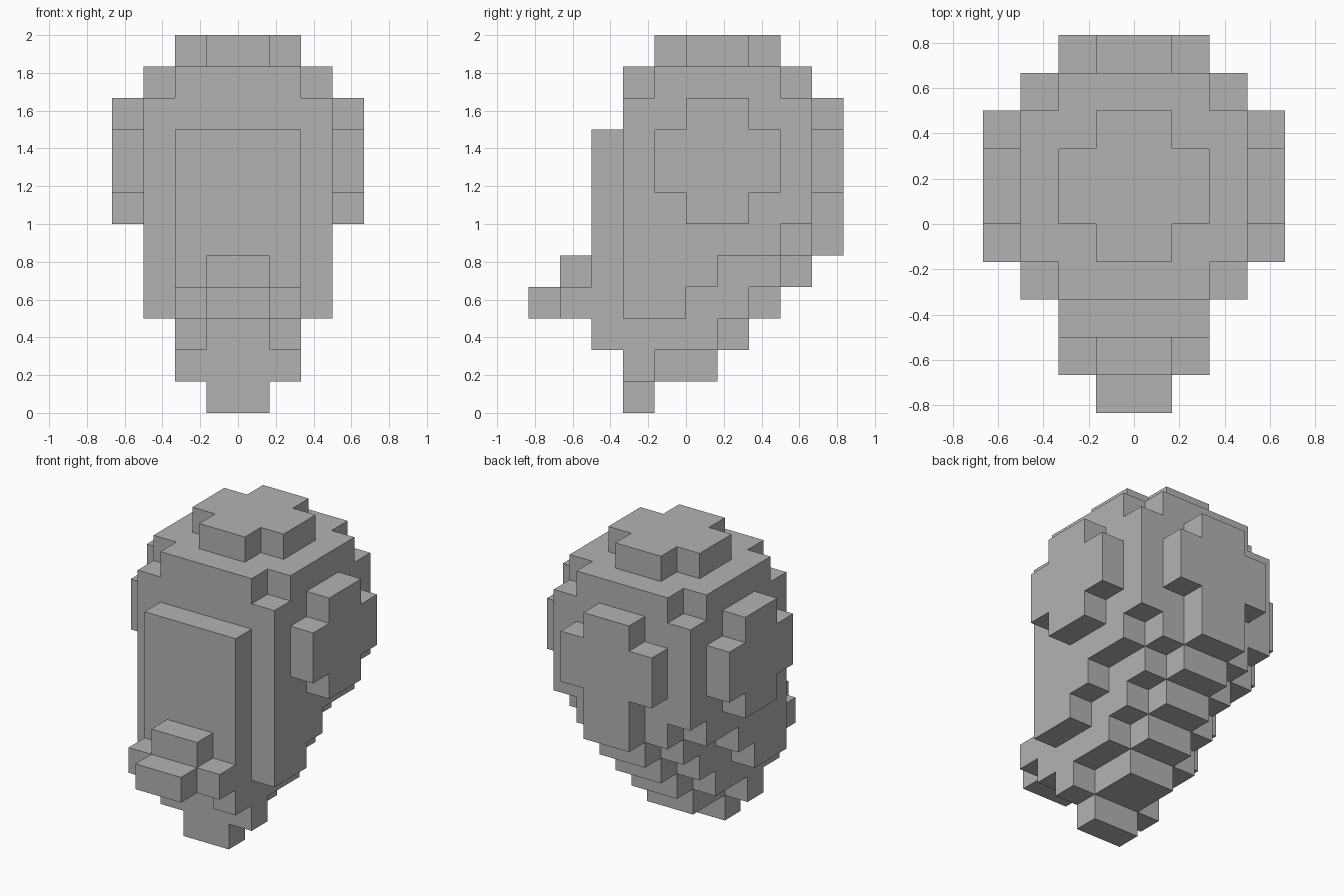
import bpy
import bmesh
from mathutils import Vector

cube = bpy.data.objects.get("Cube")
if cube:
    bpy.data.objects.remove(cube, do_unlink=True)

UNIT = 1 / 6  # edge of one block

grey = bpy.data.materials.new("plain grey")
grey.use_nodes = True
colour = (0.45, 0.45, 0.45, 1)
grey.diffuse_color = colour
grey.node_tree.nodes["Principled BSDF"].inputs["Base Color"].default_value = colour

AXES = [Vector((1, 0, 0)), Vector((0, 1, 0)), Vector((0, 0, 1))]


def slab(y, z, half, inner=0):
    """Blocks from inner to half width on both sides, over y and z ranges."""
    right = {(i, j, k) for i in range(inner, half)
             for j in range(*y) for k in range(*z)}
    return right | {(-1 - i, j, k) for i, j, k in right}


def build(name, *slabs):
    """One closed blocky shell around the union of the slabs."""
    cells = set().union(*slabs)
    bm = bmesh.new()
    corners = {}

    def corner(p):
        key = tuple(round(c) for c in p)
        if key not in corners:
            corners[key] = bm.verts.new(Vector(key) * UNIT)
        return corners[key]

    for cell in cells:
        base = Vector(cell)
        for a in range(3):
            n, u, v = AXES[a], AXES[(a + 1) % 3], AXES[(a + 2) % 3]
            for side in (1, -1):
                if tuple(round(c) for c in base + n * side) in cells:
                    continue
                o = base + n if side == 1 else base
                loop = [o, o + u, o + u + v, o + v]
                bm.faces.new([corner(p) for p in loop[::side]])
    bmesh.ops.dissolve_limit(bm, angle_limit=0.01, verts=bm.verts, edges=bm.edges)
    mesh = bpy.data.meshes.new(name)
    bm.to_mesh(mesh)
    bm.free()
    mesh.materials.append(grey)
    obj = bpy.data.objects.new(name, mesh)
    bpy.context.collection.objects.link(obj)
    return obj


# Head: full block with a notched upper rim
build("head",
      slab((-2, 4), (6, 10), 3),
      slab((-2, 4), (10, 11), 2),
      slab((-1, 3), (10, 11), 3))

# Crown on top
build("crown", slab((-1, 3), (11, 12), 1), slab((0, 2), (11, 12), 2))

# Side bulges, cross shaped
build("side_bulges",
      slab((-1, 3), (7, 9), 4, 3),
      slab((0, 2), (6, 10), 4, 3))

# Back bulge
build("back_bulge", slab((4, 5), (5, 10), 1), slab((4, 5), (7, 9), 2))

# Lower head, stepping forward on the way down
steps = []
for z, wide, middle, narrow in ((5, 3, 4, 4), (4, 1, 3, 4), (3, 0, 2, 3)):
    for half, back in ((3, wide), (2, middle), (1, narrow)):
        steps.append(slab((-2, back), (z, z + 1), half))
build("lower_head", *steps)

# Face plate
build("face_plate", slab((-3, -2), (3, 9), 2))

# Snout
build("snout",
      slab((-4, -3), (3, 4), 2),
      slab((-5, -3), (3, 4), 1),
      slab((-4, -3), (4, 5), 1))

# Teeth hanging under the face plate
build("teeth", slab((-3, -2), (2, 3), 2, 1))

# Jaw and chin
build("jaw",
      slab((-2, 1), (2, 3), 2),
      slab((-2, 2), (2, 3), 1),
      slab((-2, -1), (1, 2), 2),
      slab((-2, 1), (1, 2), 1))
build("chin", slab((-2, -1), (0, 1), 1))
